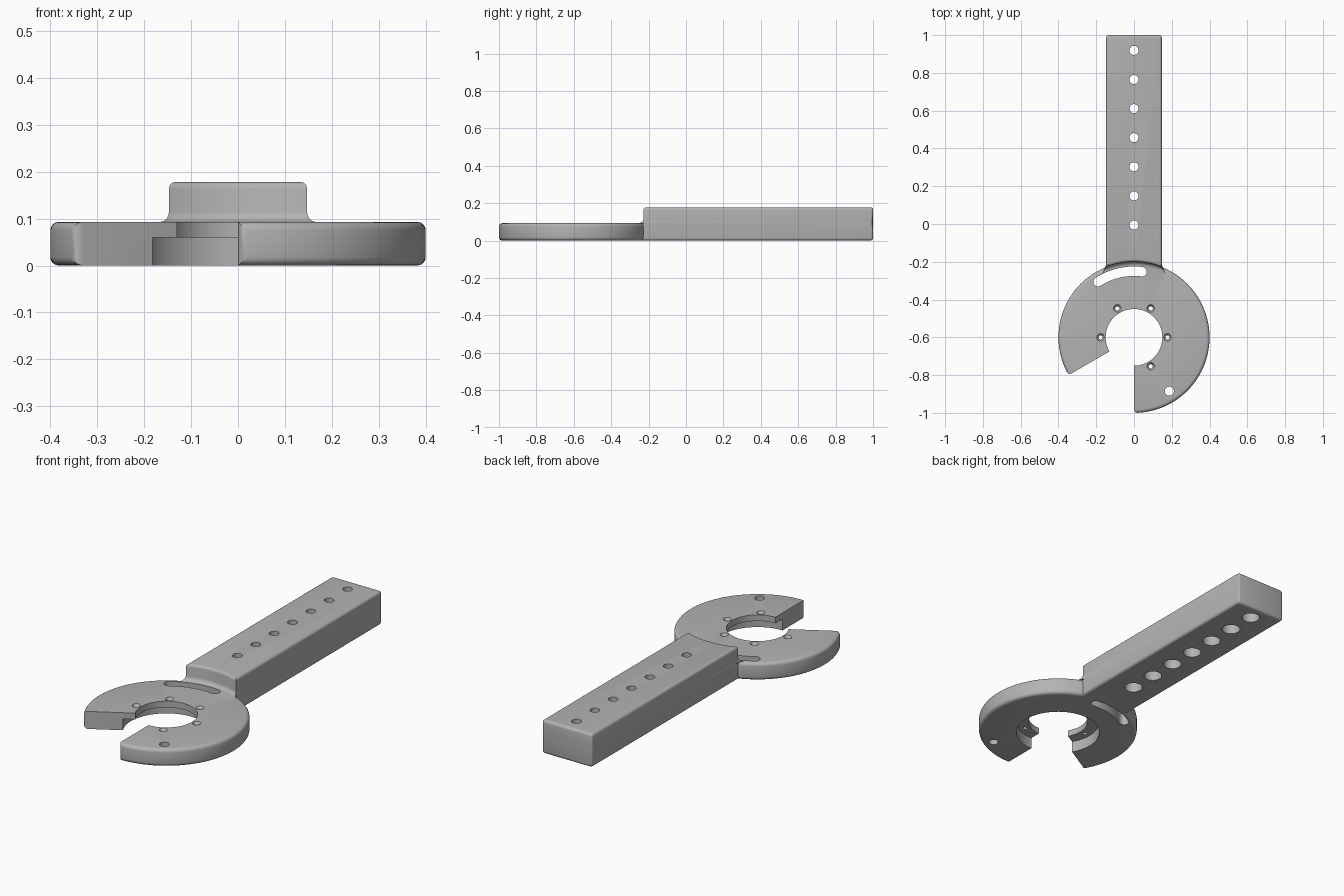
import bpy, bmesh
from math import sin, cos, pi, radians, sqrt

if "Cube" in bpy.data.objects:
    bpy.data.objects.remove(bpy.data.objects["Cube"])

CY = -0.6        # centre of the round head
HEAD_R = 0.4     # head radius
HEAD_H = 0.093   # head thickness
BAR_H = 0.178    # handle thickness
BAR_W = 0.147    # handle half width

grey = bpy.data.materials.new("plain grey")
grey.use_nodes = True
grey.diffuse_color = (0.45, 0.45, 0.45, 1)
grey.node_tree.nodes["Principled BSDF"].inputs["Base Color"].default_value = (0.45, 0.45, 0.45, 1)


def loft(bm, rings):
    """Skin a list of equal closed loops and cap both ends."""
    loops = [[bm.verts.new(p) for p in ring] for ring in rings]
    n = len(loops[0])
    for a, b in zip(loops, loops[1:]):
        for i in range(n):
            j = (i + 1) % n
            bm.faces.new((a[i], a[j], b[j], b[i]))
    bm.faces.new(loops[0][::-1])
    bm.faces.new(loops[-1])
    return loops


def make_object(name, bm):
    bmesh.ops.recalc_face_normals(bm, faces=bm.faces)
    mesh = bpy.data.meshes.new(name)
    bm.to_mesh(mesh)
    bm.free()
    mesh.materials.append(grey)
    obj = bpy.data.objects.new(name, mesh)
    bpy.context.collection.objects.link(obj)
    return obj


def polar(r, angle, z):
    return (r * cos(angle), CY + r * sin(angle), z)


def circle(x, y, z, r, n=32):
    return [(x + r * cos(2 * pi * i / n), y + r * sin(2 * pi * i / n), z) for i in range(n)]


def drill(bm, x, y, steps):
    """Stepped round cutter from (height, radius) pairs."""
    loft(bm, [circle(x, y, z, r) for z, r in steps])


# Head: open stepped ring swept through 300 degrees, outer rim rounded
section = [(0.15, 0.06), (0.15, HEAD_H), (HEAD_R, HEAD_H), (HEAD_R, 0), (0.21, 0), (0.21, 0.06)]
bm = bmesh.new()
steps = 100
sweep = loft(bm, [[polar(r, radians(-90 + 300 * k / steps), z) for r, z in section]
                  for k in range(steps + 1)])
ends = set(sweep[0]) | set(sweep[-1])
rim = {v for loop in sweep for v in loop[2:4]}
rim_edges = [e for e in bm.edges if set(e.verts) <= rim
             and (abs(e.verts[0].co.z - e.verts[1].co.z) < 0.001 or set(e.verts) <= ends)]
bmesh.ops.bevel(bm, geom=rim_edges, offset=0.018, segments=4, profile=0.5, affect='EDGES')
wrench = make_object("slotted_head_with_handle", bm)


# Handle: stacked outlines with a curved front, cove at the head and rounded edges
def handle_outline(z, front_r, inset=0.0, flare=0.0):
    w, back, corner = BAR_W - inset, 1 - inset, 0.012
    fw = w + flare
    points = []
    for i in range(25):
        x = -fw + 2 * fw * i / 24
        points.append((x, CY + sqrt(front_r ** 2 - x * x), z))
    points.append((w, -0.215, z))
    for side in (1, -1):
        for i in range(4):
            a = pi / 2 * (i / 3 if side == 1 else 1 + i / 3)
            points.append((side * (w - corner) + corner * cos(a), back - corner + corner * sin(a), z))
    points.append((-w, -0.215, z))
    return points


edge, cove = 0.014, 0.022
quarter = [pi / 2 * i / 4 for i in range(5)]
levels = [handle_outline(edge * (1 - sin(a)), 0.36, edge * (1 - cos(a))) for a in quarter[::-1]]
levels.append(handle_outline(HEAD_H - 0.004, 0.377))
for a in quarter:
    levels.append(handle_outline(HEAD_H + cove * (1 - cos(a)), HEAD_R - cove * (1 - sin(a)),
                                 0, 0.018 * (1 - sin(a))))
for a in quarter:
    levels.append(handle_outline(BAR_H - edge * (1 - sin(a)), HEAD_R + edge * (1 - cos(a)),
                                 edge * (1 - cos(a))))
bm = bmesh.new()
loft(bm, levels)
handle = make_object("handle", bm)

# Cutters for every hole
bm = bmesh.new()
for i in range(7):  # handle holes, wider from below
    drill(bm, 0, -0.005 + 0.154 * i, [(-0.1, 0.045), (0.09, 0.045), (0.09, 0.024), (0.3, 0.024)])
for deg in (-60, 0, 60, 120, 180):  # countersunk lip holes
    x, y, _ = polar(0.177, radians(deg), 0)
    drill(bm, x, y, [(0.01, 0.011), (0.08, 0.011), (HEAD_H, 0.02), (0.2, 0.02)])
drill(bm, 0.187, -0.885, [(-0.1, 0.024), (0.2, 0.024)])  # single rim hole


def slot_outline(z, mid=0.35, half=0.025, start=radians(83), stop=radians(123)):
    points = []
    for radius, first, last, turn in ((mid + half, start, stop, 0), (mid - half, stop, start, pi)):
        for k in range(17):
            points.append(polar(radius, first + (last - first) * k / 16, z))
        cx, cy, _ = polar(mid, last, z)
        for k in range(1, 8):
            a = last + turn + pi * k / 8
            points.append((cx + half * cos(a), cy + half * sin(a), z))
    return points


loft(bm, [slot_outline(-0.1), slot_outline(0.3)])  # curved slot
cutter = make_object("hole_cutters", bm)

# Join the handle, cut the holes and shade
bpy.ops.object.select_all(action='DESELECT')
bpy.context.view_layer.objects.active = wrench
wrench.select_set(True)
for other, operation in ((handle, 'UNION'), (cutter, 'DIFFERENCE')):
    mod = wrench.modifiers.new(operation.lower(), 'BOOLEAN')
    mod.object, mod.operation, mod.solver = other, operation, 'EXACT'
    bpy.ops.object.modifier_apply(modifier=mod.name)
    bpy.data.objects.remove(other)
bpy.ops.object.shade_smooth_by_angle(angle=radians(30))
